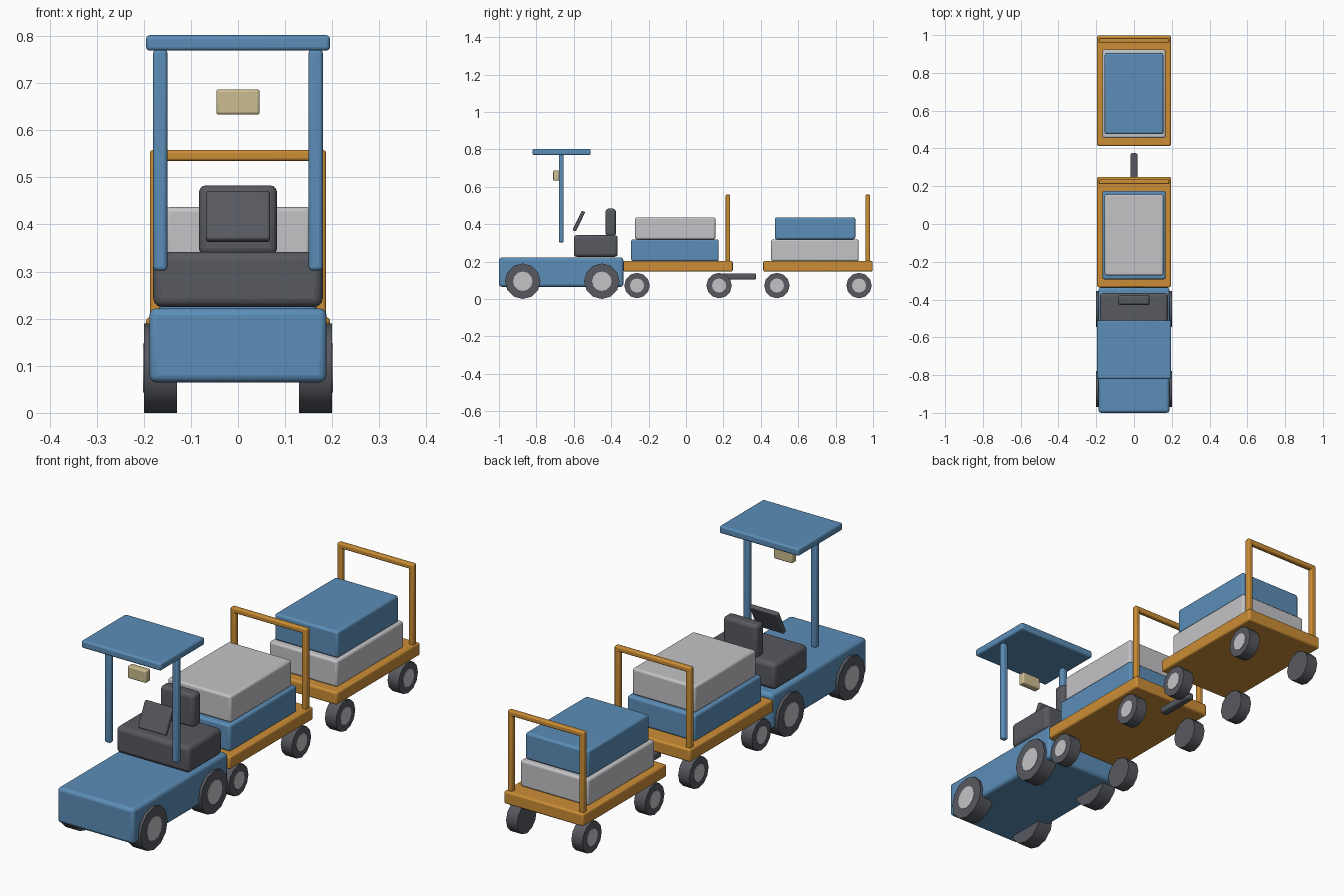
import bpy, bmesh, math
from mathutils import Matrix

if "Cube" in bpy.data.objects:
    bpy.data.objects.remove(bpy.data.objects["Cube"])


def material(name, rgb):
    m = bpy.data.materials.new(name)
    m.diffuse_color = (*rgb, 1)
    m.use_nodes = True
    m.node_tree.nodes["Principled BSDF"].inputs["Base Color"].default_value = m.diffuse_color
    return m


BLUE = material("blue paint", (0.105, 0.27, 0.48))
ORANGE = material("orange paint", (0.60, 0.27, 0.036))
GREY = material("light grey", (0.55, 0.55, 0.57))
DARK = material("dark rubber", (0.095, 0.10, 0.115))
BEIGE = material("beige lamp", (0.60, 0.51, 0.28))


def finish(name, bm, mat):
    mesh = bpy.data.meshes.new(name)
    bm.to_mesh(mesh)
    bm.free()
    mesh.materials.append(mat)
    ob = bpy.data.objects.new(name, mesh)
    bpy.context.collection.objects.link(ob)
    return ob


def smooth(ob):
    bpy.ops.object.select_all(action='DESELECT')
    ob.select_set(True)
    bpy.context.view_layer.objects.active = ob
    bpy.ops.object.shade_smooth_by_angle(angle=math.radians(40))


def box(name, x, y, z, mat, bevel=0.008, tilt=0):
    """Rounded box from (min, max) ranges, optionally tilted about x."""
    size = [r[1] - r[0] for r in (x, y, z)]
    bm = bmesh.new()
    bmesh.ops.create_cube(bm, size=1, matrix=Matrix.Diagonal((*size, 1)))
    ob = finish(name, bm, mat)
    ob.location = [(r[0] + r[1]) / 2 for r in (x, y, z)]
    ob.rotation_euler.x = tilt
    mod = ob.modifiers.new("rounding", 'BEVEL')
    mod.width = bevel
    mod.segments = 3
    smooth(ob)
    return ob


def disc(name, x0, x1, y, z, r, sides, mat):
    """Cylinder lying along x, with a vertex at the bottom."""
    bm = bmesh.new()
    turn = Matrix.Translation(((x0 + x1) / 2, y, z)) @ Matrix.Rotation(math.pi / 2, 4, 'Y')
    bmesh.ops.create_cone(bm, cap_ends=True, segments=sides, radius1=r, radius2=r,
                          depth=abs(x1 - x0), matrix=turn)
    smooth(finish(name, bm, mat))


def wheel_pair(name, inner, outer, y, r, z, hub):
    for side, s in (("left", -1), ("right", 1)):
        disc(f"{name}_{side}_tyre", s * inner, s * outer, y, z, r, 12, DARK)
        disc(f"{name}_{side}_hub", s * (outer - 0.01), s * (outer + 0.002), y, z, hub, 12, GREY)


# Tractor
box("tractor_body", (-0.188, 0.188), (-1.0, -0.335), (0.065, 0.222), BLUE, 0.015)
box("seat", (-0.18, 0.18), (-0.6, -0.365), (0.225, 0.342), DARK, 0.018)
box("backrest", (-0.083, 0.083), (-0.43, -0.375), (0.335, 0.483), DARK, 0.015)
box("steering_panel", (-0.068, 0.068), (-0.583, -0.563), (0.359, 0.475), DARK, 0.006,
    math.radians(-26))
box("roof", (-0.195, 0.195), (-0.82, -0.51), (0.769, 0.802), BLUE)
for s in (-1, 1):
    box("roof_post", (s * 0.165 - 0.015, s * 0.165 + 0.015), (-0.68, -0.654),
        (0.302, 0.772), BLUE, 0.008)
box("lamp", (-0.046, 0.046), (-0.71, -0.678), (0.633, 0.687), BEIGE, 0.006)
for name, y in (("front_wheel", -0.873), ("rear_wheel", -0.45)):
    wheel_pair(name, 0.13, 0.2, y, 0.095, 0.095, 0.052)


# Carts
def cart(label, y0, lower, upper):
    def span(a, b):
        return (y0 + a, y0 + b)
    box(label + "_deck", (-0.195, 0.195), span(0, 0.585), (0.147, 0.203), ORANGE)
    box(label + "_lower_crate", (-0.167, 0.167), span(0.042, 0.51), (0.202, 0.319), lower, 0.01)
    box(label + "_upper_crate", (-0.155, 0.155), span(0.063, 0.492), (0.319, 0.437), upper, 0.01)
    for s in (-1, 1):
        box(label + "_handle_post", (s * 0.175 - 0.012, s * 0.175 + 0.012),
            span(0.547, 0.571), (0.198, 0.556), ORANGE, 0.006)
    box(label + "_handle_bar", (-0.187, 0.187), span(0.547, 0.571), (0.535, 0.558), ORANGE, 0.006)
    for end, y in (("front", 0.073), ("rear", 0.512)):
        wheel_pair(f"{label}_{end}_wheel", 0.133, 0.187, y0 + y, 0.068, 0.072, 0.038)


cart("first_cart", -0.335, BLUE, GREY)
cart("second_cart", 0.413, GREY, BLUE)
box("tow_bar", (-0.018, 0.018), (0.195, 0.375), (0.104, 0.136), DARK, 0.008)
